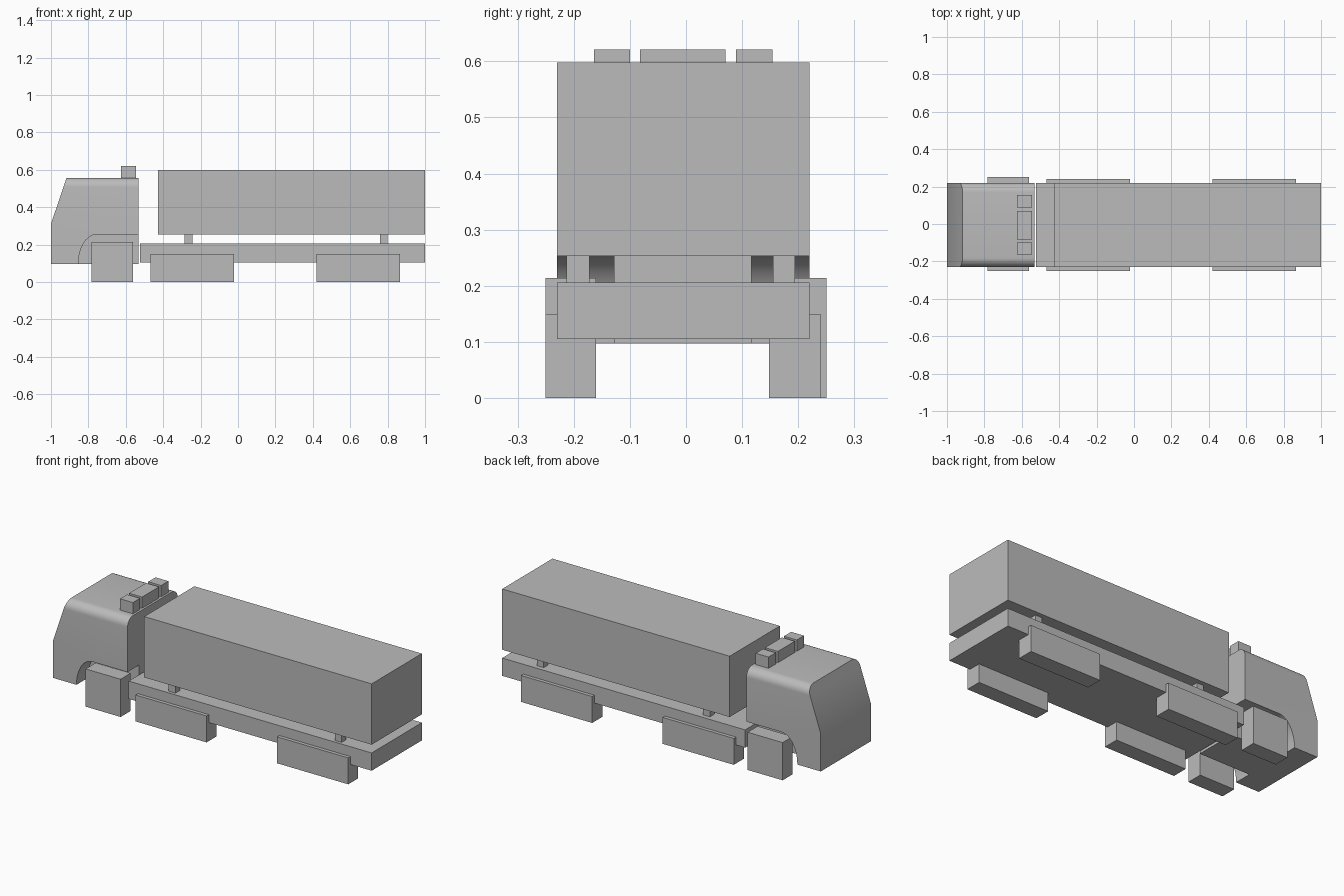
import bpy, bmesh, math
from mathutils import Vector

cube = bpy.data.objects.get("Cube")
if cube:
    bpy.data.objects.remove(cube, do_unlink=True)

grey = bpy.data.materials.new("plain grey")
grey.use_nodes = True
grey.diffuse_color = (0.5, 0.5, 0.5, 1)
grey.node_tree.nodes["Principled BSDF"].inputs["Base Color"].default_value = (0.5, 0.5, 0.5, 1)


def finish(name, bm):
    bmesh.ops.recalc_face_normals(bm, faces=bm.faces)
    mesh = bpy.data.meshes.new(name)
    bm.to_mesh(mesh)
    bm.free()
    mesh.materials.append(grey)
    obj = bpy.data.objects.new(name, mesh)
    bpy.context.collection.objects.link(obj)
    return obj


def prism(name, points, offset):
    """Extrude a closed outline along an offset."""
    bm = bmesh.new()
    face = bm.faces.new([bm.verts.new(p) for p in points])
    made = bmesh.ops.extrude_face_region(bm, geom=[face])["geom"]
    bmesh.ops.translate(bm, vec=offset, verts=[v for v in made if isinstance(v, bmesh.types.BMVert)])
    return finish(name, bm)


def box(name, x, y, z):
    outline = [(x[0], y[0], z[0]), (x[1], y[0], z[0]), (x[1], y[1], z[0]), (x[0], y[1], z[0])]
    return prism(name, outline, (0, 0, z[1] - z[0]))


def arc(cx, cy, rx, ry, start, end, steps):
    angles = [math.radians(start + (end - start) * i / steps) for i in range(steps + 1)]
    return [(cx + rx * math.cos(a), cy + ry * math.sin(a)) for a in angles]


RIGHT, LEFT = -0.23, 0.22   # body sides

# Cab: a round-shouldered section run along x, with a sloped windscreen
r, roof = 0.05, 0.557
section = [(RIGHT, 0.097), (LEFT, 0.097)]
section += arc(LEFT - r, roof - r, r, r, 0, 90, 8)
section += arc(RIGHT + r, roof - r, r, r, 90, 180, 8)
cab = prism("cab", [(-1, y, z) for y, z in section], (0.467, 0, 0))
bm = bmesh.new()
bm.from_mesh(cab.data)
cut = bmesh.ops.bisect_plane(
    bm, geom=bm.verts[:] + bm.edges[:] + bm.faces[:],
    plane_co=(-1, 0, 0.31), plane_no=Vector((-0.247, 0, 0.083)), clear_outer=True)
rim = [e for e in cut["geom_cut"] if isinstance(e, bmesh.types.BMEdge)]
bmesh.ops.holes_fill(bm, edges=rim)
bmesh.ops.recalc_face_normals(bm, faces=bm.faces)
bm.to_mesh(cab.data)
bm.free()

# Wheel arches cut into both sides of the cab
for y0, y1 in ((-0.3, -0.128), (0.117, 0.3)):
    outline = [(-0.4, 0.0), (-0.853, 0.0)] + arc(-0.753, 0.1, 0.1, 0.155, 180, 90, 10) + [(-0.4, 0.255)]
    cutter = prism("arch_cutter", [(x, y0, z) for x, z in outline], (0, y1 - y0, 0))
    cutter.hide_render = True
    mod = cab.modifiers.new("arch", "BOOLEAN")
    mod.operation, mod.solver, mod.object = "DIFFERENCE", "EXACT", cutter
    bpy.context.view_layer.objects.active = cab
    bpy.ops.object.modifier_apply(modifier=mod.name)
    bpy.data.objects.remove(cutter, do_unlink=True)

bpy.ops.object.select_all(action="DESELECT")
cab.select_set(True)
bpy.context.view_layer.objects.active = cab
bpy.ops.object.shade_smooth_by_angle(angle=math.radians(30))

# Roof lights
for name, y in (("right", (-0.164, -0.1)), ("middle", (-0.082, 0.07)), ("left", (0.089, 0.154))):
    box(name + "_roof_light", (-0.626, -0.545), y, (0.55, 0.621))

# Chassis and cargo box
box("chassis", (-0.525, 1), (RIGHT, LEFT), (0.105, 0.206))
box("cargo_box", (-0.428, 1), (RIGHT, LEFT), (0.253, 0.598))

# Posts and wheel blocks on each side
for side, post, front, rear in (
        ("right", (-0.213, -0.172), (-0.25, -0.16), (-0.25, -0.16)),
        ("left", (0.155, 0.194), (0.16, 0.25), (0.148, 0.24))):
    for end, x in (("front", -0.286), ("rear", 0.758)):
        box(f"{side}_{end}_post", (x, x + 0.042), post, (0.2, 0.258))
    box(side + "_front_wheel", (-0.782, -0.562), front, (0, 0.214))
    for end, x in (("middle", -0.468), ("rear", 0.421)):
        box(f"{side}_{end}_wheel", (x, x + 0.446), rear, (0, 0.15))
